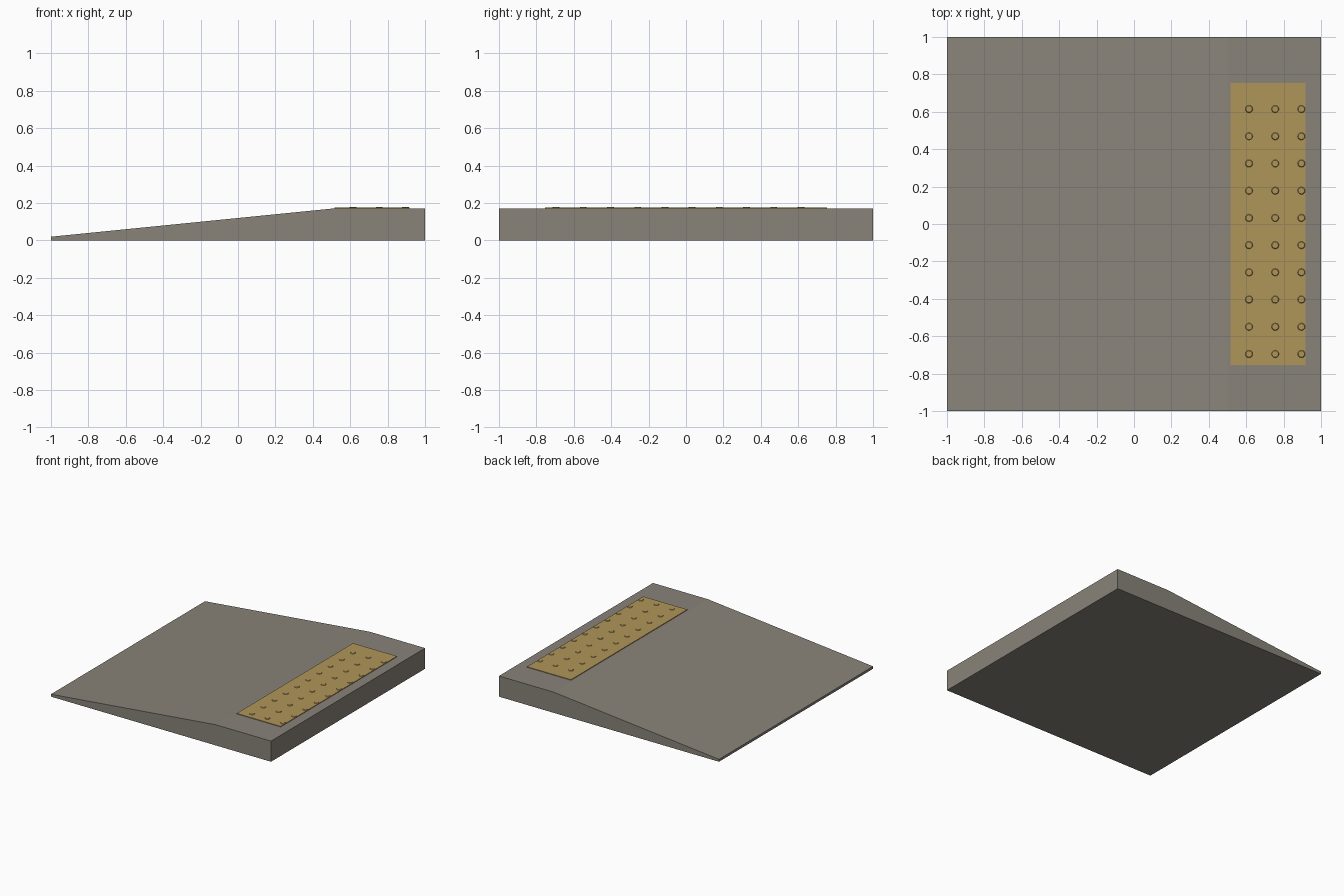
import bpy
import bmesh
from mathutils import Matrix

if "Cube" in bpy.data.objects:
    bpy.data.objects.remove(bpy.data.objects["Cube"])


def make_material(name, rgb):
    mat = bpy.data.materials.new(name)
    mat.use_nodes = True
    mat.diffuse_color = (*rgb, 1)
    mat.node_tree.nodes["Principled BSDF"].inputs["Base Color"].default_value = (*rgb, 1)
    return mat


def add_object(name, bm, mat):
    bmesh.ops.recalc_face_normals(bm, faces=bm.faces)
    mesh = bpy.data.meshes.new(name)
    bm.to_mesh(mesh)
    bm.free()
    mesh.materials.append(mat)
    obj = bpy.data.objects.new(name, mesh)
    bpy.context.collection.objects.link(obj)
    return obj


concrete = make_material("concrete grey", (0.25, 0.23, 0.195))
tactile = make_material("tactile yellow", (0.43, 0.30, 0.10))

TOP = 0.17

# Ramp body: side profile extruded along y
bm = bmesh.new()
profile = [(-1, 0), (1, 0), (1, TOP), (0.5, TOP), (-1, 0.02)]
side = bm.faces.new([bm.verts.new((x, -1, z)) for x, z in profile])
extruded = bmesh.ops.extrude_face_region(bm, geom=[side])["geom"]
bmesh.ops.translate(bm, vec=(0, 2, 0),
                    verts=[v for v in extruded if isinstance(v, bmesh.types.BMVert)])
add_object("ramp_body", bm, concrete)

# Warning plate on the flat landing
bm = bmesh.new()
bmesh.ops.create_cube(bm, size=1, matrix=Matrix.Translation((0.717, 0, TOP + 0.0015))
                      @ Matrix.Diagonal((0.4, 1.51, 0.007, 1)))
add_object("tactile_plate", bm, tactile)

# Grid of low raised studs
bm = bmesh.new()
for column in range(3):
    for row in range(10):
        spot = (0.615 + 0.14 * column, -0.695 + 0.1455 * row, TOP + 0.0065)
        bmesh.ops.create_cone(bm, cap_ends=True, segments=12, radius1=0.021,
                              radius2=0.017, depth=0.005,
                              matrix=Matrix.Translation(spot))
add_object("tactile_studs", bm, tactile)
